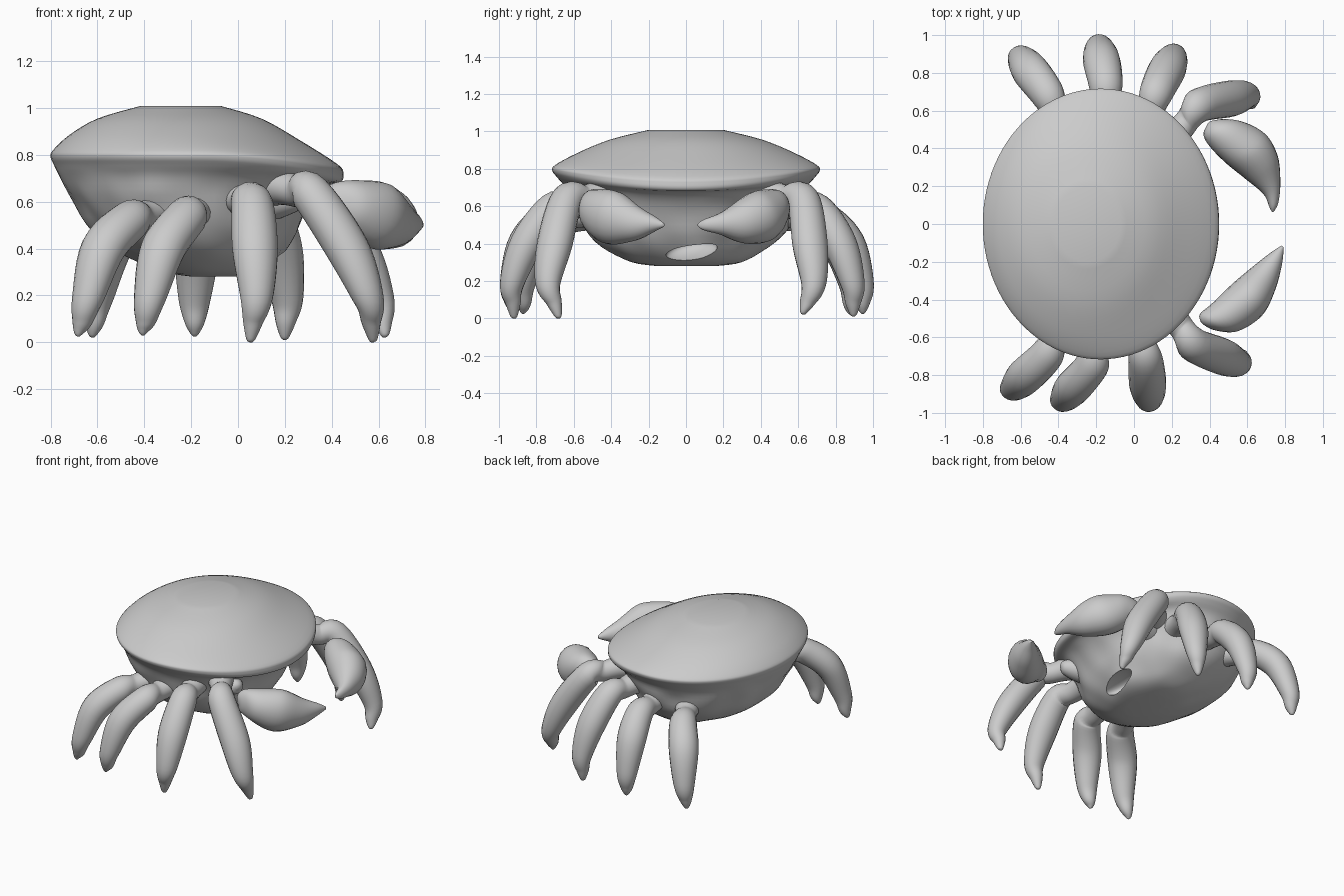
import bpy, bmesh
from math import cos, sin, pi
from mathutils import Vector, noise

cube = bpy.data.objects.get("Cube")
if cube:
    bpy.data.objects.remove(cube)

grey = bpy.data.materials.new("plain grey")
grey.use_nodes = True
colour = (0.6, 0.6, 0.6, 1)
grey.diffuse_color = colour
grey.node_tree.nodes["Principled BSDF"].inputs["Base Color"].default_value = colour


def smooth_rows(rows, steps):
    """Catmull-Rom interpolation through rows of numbers."""
    rows = [Vector(r) for r in rows]
    pts = [rows[0]] + rows + [rows[-1]]
    out = []
    for a, b, c, d in zip(pts, pts[1:], pts[2:], pts[3:]):
        for i in range(steps):
            t = i / steps
            out.append(0.5 * (2 * b + (c - a) * t + (2 * a - 5 * b + 4 * c - d) * t**2
                              + (3 * b - a - 3 * c + d) * t**3))
    return out + [rows[-1]]


def loft(name, rings):
    """Skin a stack of closed rings and cap both ends."""
    bm = bmesh.new()
    loops = [[bm.verts.new(p) for p in ring] for ring in rings]
    n = len(loops[0])
    for a, b in zip(loops, loops[1:]):
        for i in range(n):
            j = (i + 1) % n
            bm.faces.new((a[i], a[j], b[j], b[i]))
    bm.faces.new(loops[0])
    bm.faces.new(loops[-1])
    bmesh.ops.recalc_face_normals(bm, faces=bm.faces)
    mesh = bpy.data.meshes.new(name)
    bm.to_mesh(mesh)
    bm.free()
    mesh.materials.append(grey)
    obj = bpy.data.objects.new(name, mesh)
    bpy.context.collection.objects.link(obj)
    return obj


def shade(obj):
    bpy.ops.object.select_all(action='DESELECT')
    bpy.context.view_layer.objects.active = obj
    obj.select_set(True)
    bpy.ops.object.shade_smooth_by_angle(angle=0.9)


def limb(name, rows, sides=20):
    """Tapered limb; each row is x, y, z, side radius, upright radius."""
    rows = smooth_rows(rows, 6)
    centres = [Vector(r[:3]) for r in rows]
    chord = centres[-1] - centres[0]
    side = Vector((-chord.y, chord.x, 0)).normalized()
    rings = []
    for i, r in enumerate(rows):
        along = centres[min(i + 1, len(rows) - 1)] - centres[max(i - 1, 0)]
        up = side.cross(along).normalized()
        rings.append([centres[i] + side * r[3] * cos(2 * pi * k / sides)
                      + up * r[4] * sin(2 * pi * k / sides) for k in range(sides)])
    shade(loft(name, rings))


# Body: outlines as back x, front x, half width, height, drop of the front edge
outlines = [
    (-0.42, -0.07, 0.20, 1.008, 0),
    (-0.60, 0.10, 0.41, 0.955, 0),
    (-0.72, 0.26, 0.58, 0.885, -0.02),
    (-0.79, 0.425, 0.70, 0.82, -0.06),
    (-0.80, 0.45, 0.715, 0.79, -0.07),
    (-0.785, 0.44, 0.69, 0.755, -0.07),
    (-0.76, 0.38, 0.645, 0.70, -0.03),
    (-0.71, 0.31, 0.605, 0.60, 0),
    (-0.62, 0.25, 0.545, 0.47, 0),
    (-0.46, 0.18, 0.42, 0.36, 0),
    (-0.31, 0.10, 0.29, 0.30, 0),
    (-0.20, 0.00, 0.16, 0.28, 0),
]
rings = []
for back, front, wide, z, drop in smooth_rows(outlines, 4):
    ring = []
    for k in range(96):
        a = 2 * pi * k / 96
        p = Vector(((back + front) / 2 + (front - back) / 2 * cos(a), wide * sin(a),
                    z + drop * max(cos(a), 0)**2))
        # soft lumps on the underside
        if z < 0.74:
            lump = 0.02 * noise.noise(p * 6) * min(1, (0.74 - z) * 10)
            p += Vector((cos(a), sin(a), 0)) * lump
        ring.append(p)
    rings.append(ring)
body = loft("body", rings)

# Mouth hollow under the front edge
bpy.ops.mesh.primitive_uv_sphere_add(segments=32, ring_count=16, location=(0.15, 0.03, 0.36))
cutter = bpy.context.object
cutter.name = "mouth_cutter"
cutter.scale = (0.12, 0.14, 0.05)
cutter.rotation_euler = (0.2, 0.35, 0)
cutter.data.materials.append(grey)
cutter.hide_render = True
cut = body.modifiers.new("mouth", 'BOOLEAN')
cut.operation = 'DIFFERENCE'
cut.solver = 'EXACT'
cut.object = cutter
bpy.context.view_layer.objects.active = body
bpy.ops.object.modifier_apply(modifier=cut.name)
bpy.data.objects.remove(cutter)
shade(body)


def leg(name, knee, low, tip, knee_z, foot_z):
    """Arched leg flaring out of the body, over the knee to a pointed foot."""
    knee, low, tip = Vector(knee), Vector(low), Vector(tip)
    inward = (Vector((-0.12, 0)) - knee).normalized()
    mid = knee.lerp(low, 0.64)
    root, shoulder, neck = (knee + inward * d for d in (0.36, 0.23, 0.11))
    limb(name, [
        (*root, knee_z + 0.04, 0.13, 0.11),
        (*shoulder, knee_z + 0.03, 0.09, 0.08),
        (*neck, knee_z + 0.01, 0.072, 0.068),
        (*knee, knee_z, 0.09, 0.085),
        (*mid, 0.40, 0.098, 0.09),
        (*low, 0.19, 0.07, 0.065),
        (*low.lerp(tip, 0.6), 0.085, 0.043, 0.042),
        (*tip, foot_z + 0.015, 0.02, 0.02),
        (*tip, foot_z, 0.006, 0.006),
    ])


# Walking legs, back to front on each side
leg("right_leg_back", (-0.46, -0.69), (-0.64, -0.87), (-0.68, -0.87), 0.52, 0.025)
leg("right_leg_second", (-0.22, -0.74), (-0.375, -0.93), (-0.405, -0.93), 0.535, 0.03)
leg("right_leg_third", (0.06, -0.71), (0.08, -0.93), (0.055, -0.92), 0.59, 0.0)
leg("right_leg_front", (0.31, -0.635), (0.555, -0.74), (0.575, -0.685), 0.635, 0.0)
leg("left_leg_back", (-0.46, 0.69), (-0.60, 0.88), (-0.62, 0.88), 0.52, 0.02)
leg("left_leg_second", (-0.15, 0.74), (-0.185, 0.94), (-0.185, 0.945), 0.535, 0.025)
leg("left_leg_third", (0.12, 0.70), (0.21, 0.89), (0.20, 0.895), 0.585, 0.01)
leg("left_leg_front", (0.34, 0.625), (0.60, 0.685), (0.625, 0.63), 0.635, 0.02)

# Claws curving towards each other
limb("right_claw", [
    (0.36, -0.525, 0.595, 0.01, 0.015),
    (0.39, -0.52, 0.595, 0.06, 0.075),
    (0.48, -0.495, 0.585, 0.10, 0.11),
    (0.60, -0.40, 0.54, 0.115, 0.145),
    (0.69, -0.285, 0.51, 0.085, 0.10),
    (0.755, -0.18, 0.505, 0.042, 0.045),
    (0.787, -0.12, 0.50, 0.008, 0.01),
])
limb("left_claw", [
    (0.40, 0.54, 0.595, 0.01, 0.015),
    (0.425, 0.515, 0.595, 0.07, 0.075),
    (0.49, 0.475, 0.585, 0.11, 0.11),
    (0.59, 0.40, 0.545, 0.13, 0.14),
    (0.675, 0.30, 0.515, 0.105, 0.115),
    (0.73, 0.19, 0.505, 0.055, 0.06),
    (0.742, 0.10, 0.50, 0.028, 0.03),
    (0.738, 0.065, 0.50, 0.006, 0.008),
])

# Short claw stubs under the front edge
for name, s in (("right", -1), ("left", 1)):
    limb(name + "_claw_stub", [
        (0.06, s * 0.28, 0.60, 0.12, 0.11),
        (0.19, s * 0.36, 0.61, 0.08, 0.075),
        (0.27, s * 0.40, 0.62, 0.045, 0.045),
        (0.29, s * 0.41, 0.62, 0.01, 0.01),
    ])
